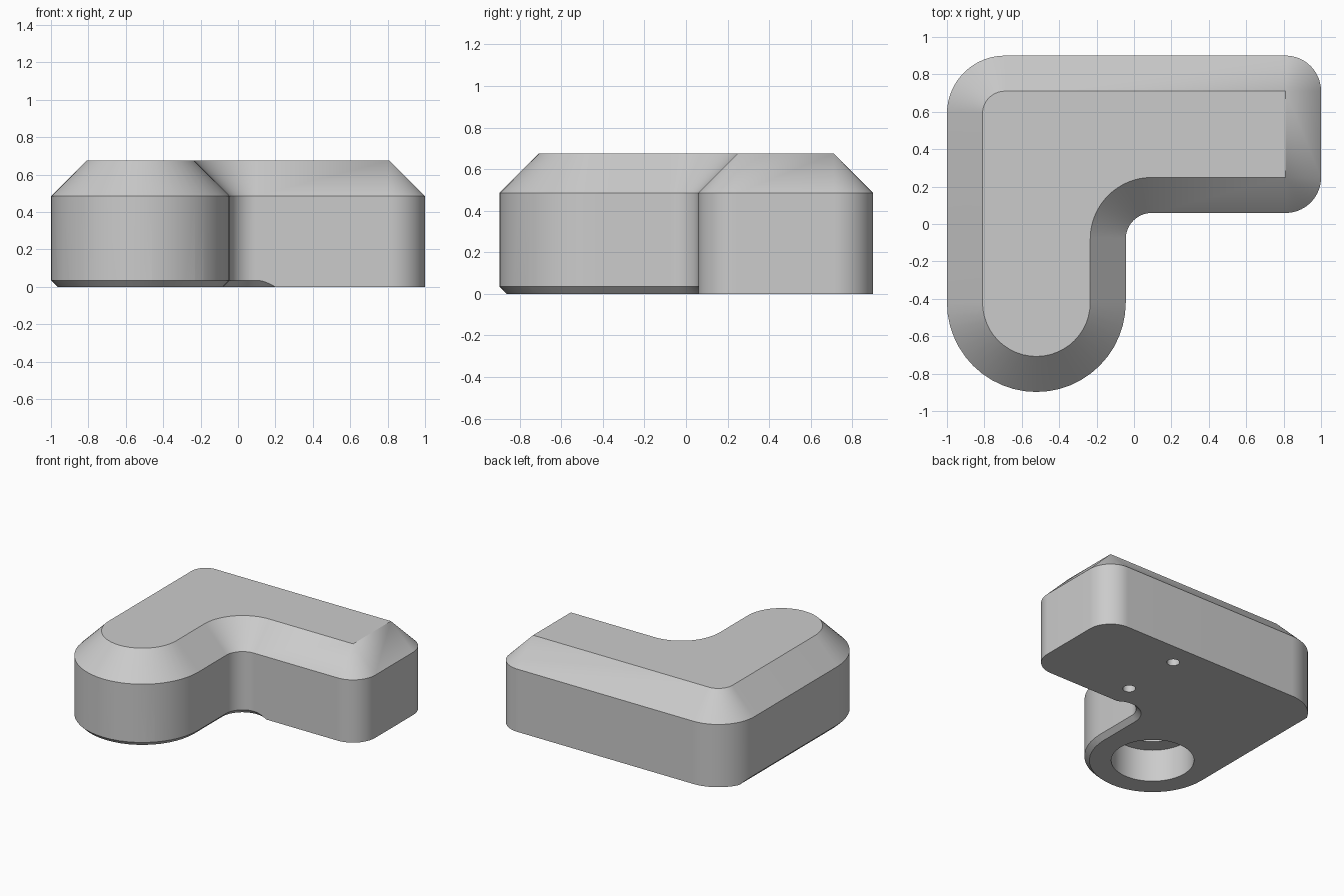
import bpy, bmesh, math
from mathutils import Matrix

if "Cube" in bpy.data.objects:
    bpy.data.objects.remove(bpy.data.objects["Cube"], do_unlink=True)

grey = bpy.data.materials.new("plain_grey")
grey.use_nodes = True
COLOR = (0.6, 0.6, 0.6, 1)
grey.diffuse_color = COLOR
grey.node_tree.nodes["Principled BSDF"].inputs["Base Color"].default_value = COLOR


def outline(arcs, offset, steps=24):
    """Arcs are (x, y, radius, start, end); a falling angle means a hollow arc."""
    points = []
    for x, y, r, a0, a1 in arcs:
        r += offset if a1 > a0 else -offset
        for i in range(steps + 1):
            a = math.radians(a0 + (a1 - a0) * i / steps)
            points.append((x + r * math.cos(a), y + r * math.sin(a)))
    return points


def to_object(name, bm):
    bmesh.ops.remove_doubles(bm, verts=bm.verts, dist=0.0005)
    bmesh.ops.recalc_face_normals(bm, faces=bm.faces)
    mesh = bpy.data.meshes.new(name)
    bm.to_mesh(mesh)
    bm.free()
    mesh.materials.append(grey)
    obj = bpy.data.objects.new(name, mesh)
    bpy.context.collection.objects.link(obj)
    return obj


def loft(name, arcs, levels):
    """Stack offset copies of an outline at (offset, height) levels."""
    bm = bmesh.new()
    rings = [[bm.verts.new((x, y, z)) for x, y in outline(arcs, d)] for d, z in levels]
    bm.faces.new(rings[0])
    bm.faces.new(rings[-1])
    for low, high in zip(rings, rings[1:]):
        for i in range(len(low)):
            j = (i + 1) % len(low)
            bm.faces.new((low[i], low[j], high[j], high[i]))
    return to_object(name, bm)


def drill(x, y, radius, depth):
    bm = bmesh.new()
    length = depth + 0.1
    bmesh.ops.create_cone(bm, cap_ends=True, segments=64, radius1=radius, radius2=radius,
                          depth=length,
                          matrix=Matrix.Translation((x, y, depth - length / 2)))
    return to_object("drill", bm)


def apply_cut(target, cutter, operation):
    mod = target.modifiers.new("cut", "BOOLEAN")
    mod.operation, mod.object, mod.solver = operation, cutter, "EXACT"
    bpy.context.view_layer.update()
    graph = bpy.context.evaluated_depsgraph_get()
    mesh = bpy.data.meshes.new_from_object(target.evaluated_get(graph))
    target.modifiers.clear()
    target.data = mesh
    bpy.data.objects.remove(cutter, do_unlink=True)


# L-shaped block with a wide top bevel
leg = (-0.522, -0.42, 0.478, 180, 360)
body = loft("bracket_body", [
    leg,
    (0.095, -0.08, 0.139, 180, 90),
    (0.81, 0.249, 0.19, -90, 0),
    (0.81, 0.71, 0.19, 0, 90),
    (-0.69, 0.59, 0.31, 90, 180),
], [(0, 0), (0, 0.485), (-0.19, 0.675)])

# Small bottom chamfer along the leg, running out past the inner corner
foot = loft("foot_chamfer", [
    leg,
    (0.095, -0.08, 0.139, 180, 0),
    (1.2, -0.1, 0.1, -90, 0),
    (1.2, 1.2, 0.2, 0, 90),
    (-0.8, 1.2, 0.2, 90, 180),
], [(-0.055, -0.02), (0.08, 0.115), (0.08, 1)])
apply_cut(body, foot, "INTERSECT")

# Stepped socket in the leg and two pin holes in the arm, all from below
for x, y, radius, depth in [(-0.522, -0.42, 0.29, 0.25), (-0.522, -0.42, 0.17, 0.42),
                            (0.25, 0.725, 0.045, 0.3), (0.25, 0.245, 0.045, 0.3)]:
    apply_cut(body, drill(x, y, radius, depth), "DIFFERENCE")

# Smooth curves, crisp edges
bpy.ops.object.select_all(action="DESELECT")
body.select_set(True)
bpy.context.view_layer.objects.active = body
bpy.ops.object.shade_smooth_by_angle(angle=math.radians(25))
